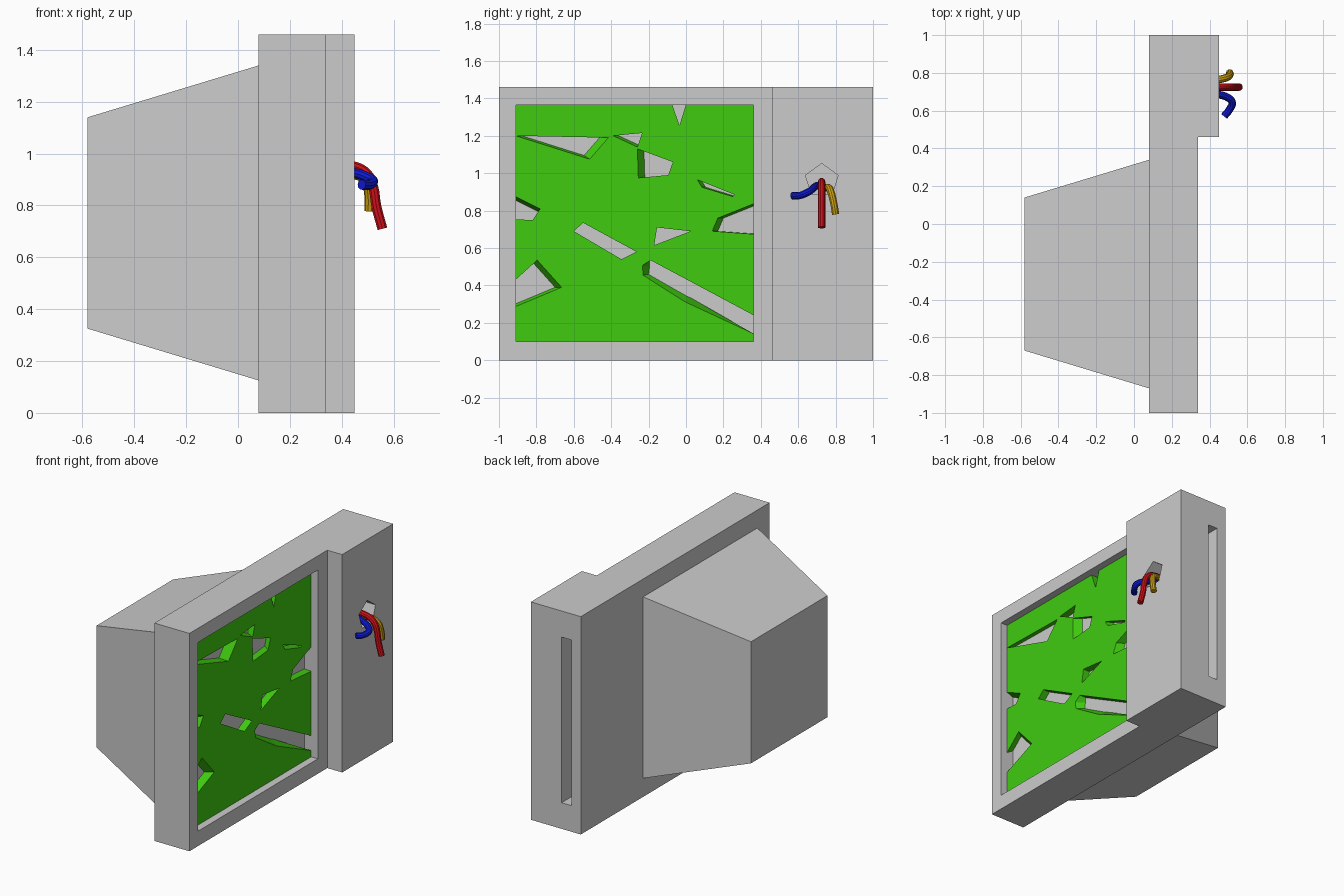
import bpy, bmesh, math
from mathutils import Vector

if "Cube" in bpy.data.objects:
    bpy.data.objects.remove(bpy.data.objects["Cube"])


def loft(name, a, b, caps=(True, True)):
    """Solid between two matching loops of 3D points."""
    bm = bmesh.new()
    va = [bm.verts.new(p) for p in a]
    vb = [bm.verts.new(p) for p in b]
    n = len(a)
    for i in range(n):
        j = (i + 1) % n
        bm.faces.new((va[i], va[j], vb[j], vb[i]))
    if caps[0]:
        bm.faces.new(va[::-1])
    if caps[1]:
        bm.faces.new(vb)
    bmesh.ops.recalc_face_normals(bm, faces=bm.faces)
    me = bpy.data.meshes.new(name)
    bm.to_mesh(me)
    bm.free()
    ob = bpy.data.objects.new(name, me)
    bpy.context.collection.objects.link(ob)
    return ob


def rect(x, y0, y1, z0, z1):
    return [(x, y0, z0), (x, y1, z0), (x, y1, z1), (x, y0, z1)]


def box(name, x0, x1, y0, y1, z0, z1):
    return loft(name, rect(x0, y0, y1, z0, z1), rect(x1, y0, y1, z0, z1))


def cut(target, cutter):
    cutter.hide_render = True
    mod = target.modifiers.new("cut", 'BOOLEAN')
    mod.operation = 'DIFFERENCE'
    mod.solver = 'EXACT'
    mod.object = cutter
    bpy.context.view_layer.objects.active = target
    bpy.ops.object.modifier_apply(modifier=mod.name)
    bpy.data.objects.remove(cutter, do_unlink=True)


def paint(ob, name, color):
    mat = bpy.data.materials.new(name)
    mat.diffuse_color = (*color, 1)
    mat.use_nodes = True
    mat.node_tree.nodes["Principled BSDF"].inputs["Base Color"].default_value = mat.diffuse_color
    ob.data.materials.clear()
    ob.data.materials.append(mat)


# Casing: stepped plan outline extruded upwards
plan = [(.08, -1), (.34, -1), (.34, .46), (.45, .46), (.45, 1), (.08, 1)]
casing = loft("casing", [(x, y, 0) for x, y in plan], [(x, y, 1.46) for x, y in plan])
cut(casing, box("screen_recess", .24, .5, -.91, .36, .1, 1.365))
cut(casing, box("side_slot", .15, .222, .8, 1.1, .175, 1.285))

# Pentagonal hole the wires come out of
pent = [(.726 + .092 * math.sin(k * math.tau / 5), .96 + .092 * math.cos(k * math.tau / 5))
        for k in range(5)]
cut(casing, loft("wire_hole", [(.3, *p) for p in pent], [(.5, *p) for p in pent]))

# Tapered rear of the tube housing
loft("rear_housing", rect(.08, -.87, .34, .125, 1.34), rect(-.58, -.67, .14, .325, 1.14),
     caps=(False, True))

# Broken glass: slanted shard holes, each an outline plus the back face's offset
GLASS_FRONT, GLASS_BACK = .29, .24
glass = box("screen_glass", GLASS_BACK, GLASS_FRONT, -.91, .36, .1, 1.365)
shards = [
    ([(-.085, 1.4), (.01, 1.4), (-.035, 1.255)], (0, 0)),
    ([(-.91, 1.2), (-.415, 1.19), (-.515, 1.075)], (-.03, .02)),
    ([(-.39, 1.2), (-.235, 1.215), (-.26, 1.14)], (.02, .005)),
    ([(-.26, 1.13), (-.07, 1.06), (-.095, .99), (-.255, .975)], (.035, 0)),
    ([(.06, .965), (.26, .885), (.25, .875), (.085, .925)], (.02, 0)),
    ([(.42, .86), (.17, .76), (.14, .69), (.42, .67)], (.03, 0)),
    ([(-.155, .71), (.025, .69), (-.17, .615)], (0, 0)),
    ([(-.6, .69), (-.55, .735), (-.265, .58), (-.345, .54)], (0, 0)),
    ([(-1, .92), (-.78, .81), (-.82, .75), (-1, .755)], (0, -.02)),
    ([(-1, .35), (-.795, .535), (-.665, .39), (-1, .25)], (-.035, 0)),
]
pairs = [(f, [(y + dy, z + dz) for y, z in f]) for f, (dy, dz) in shards]
# The long gash narrows towards the back
pairs.append(([(-.19, .535), (.4, .22), (.4, .12), (0, .31), (-.23, .455), (-.233, .503)],
              [(-.19, .535), (.4, .22), (.4, .12), (0, .345), (-.2, .46), (-.195, .5)]))
for front, back in pairs:
    f = [Vector((GLASS_FRONT, *p)) for p in front]
    b = [Vector((GLASS_BACK, *p)) for p in back]
    cut(glass, loft("shard_hole", [p + (p - q) * .1 for p, q in zip(f, b)],
                    [q + (q - p) * .1 for p, q in zip(f, b)]))
paint(glass, "green_glass", (.05, .6, .005))


# Loose wires
def wire(name, pts, color):
    cu = bpy.data.curves.new(name, 'CURVE')
    cu.dimensions = '3D'
    cu.bevel_depth = .02
    cu.bevel_resolution = 3
    cu.use_fill_caps = True
    cu.resolution_u = 4
    sp = cu.splines.new('BEZIER')
    sp.bezier_points.add(len(pts) - 1)
    for bp, p in zip(sp.bezier_points, pts):
        bp.co = p
        bp.handle_left_type = bp.handle_right_type = 'AUTO'
    ob = bpy.data.objects.new(name, cu)
    bpy.context.collection.objects.link(ob)
    bpy.ops.object.select_all(action='DESELECT')
    ob.select_set(True)
    bpy.context.view_layer.objects.active = ob
    bpy.ops.object.convert(target='MESH')
    ob = bpy.context.object
    bpy.ops.object.shade_smooth_by_angle()
    paint(ob, name, color)


wire("red_wire", [(.33, .725, .95), (.45, .725, .95), (.5, .725, .92), (.522, .725, .87),
                  (.533, .725, .8), (.557, .725, .71)], (.65, .005, .01))
wire("blue_wire", [(.33, .705, .935), (.45, .685, .925), (.495, .67, .91), (.52, .645, .895),
                   (.505, .605, .88), (.477, .57, .88)], (.005, .01, .65))
wire("yellow_wire", [(.33, .745, .92), (.45, .765, .92), (.49, .775, .9), (.507, .79, .84),
                     (.507, .8, .78)], (.6, .35, .005))
